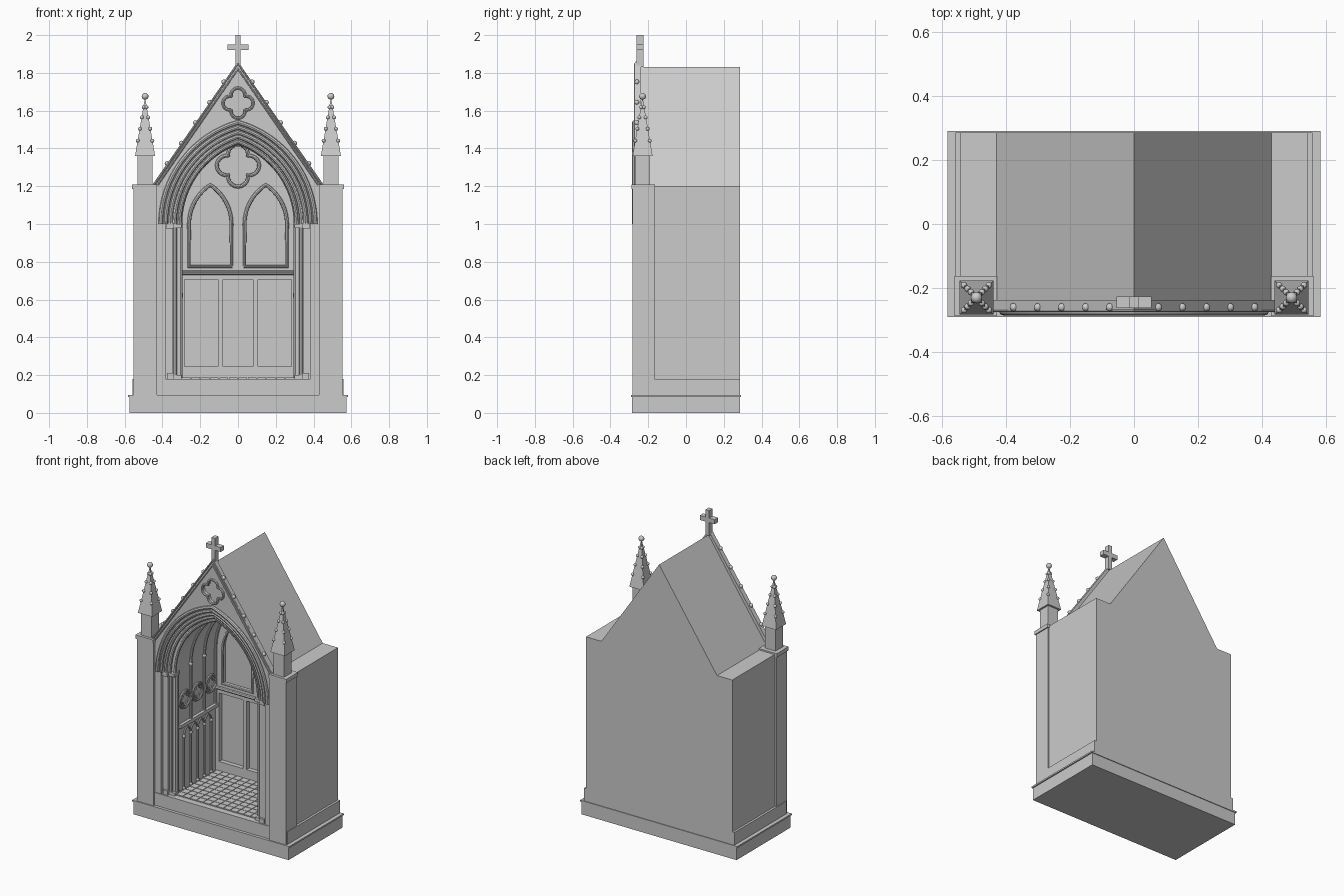
import bpy, bmesh
from math import pi, sin, cos, acos, atan2, sqrt
from mathutils import Matrix, Vector

if "Cube" in bpy.data.objects:
    bpy.data.objects.remove(bpy.data.objects["Cube"])


def add(name, mesh):
    ob = bpy.data.objects.new(name, mesh)
    bpy.context.scene.collection.objects.link(ob)
    return ob


def from_bm(name, bm):
    me = bpy.data.meshes.new(name)
    bm.to_mesh(me)
    bm.free()
    return add(name, me)


def curve_mesh(name, cu, mat=Matrix()):
    tmp = add(name + "_tmp", cu)
    dg = bpy.context.evaluated_depsgraph_get()
    me = bpy.data.meshes.new_from_object(tmp.evaluated_get(dg))
    bpy.data.objects.remove(tmp)
    me.transform(mat)
    bm = bmesh.new()
    bm.from_mesh(me)
    bmesh.ops.remove_doubles(bm, verts=bm.verts, dist=1e-5)
    bmesh.ops.recalc_face_normals(bm, faces=bm.faces)
    return from_bm(name, bm)


def new_curve(name, dim, loops, cyclic):
    cu = bpy.data.curves.new(name, 'CURVE')
    cu.dimensions = dim
    for pts in loops:
        s = cu.splines.new('POLY')
        s.points.add(len(pts) - 1)
        for p, q in zip(s.points, pts):
            p.co = (*q, 0, 1) if len(q) == 2 else (*q, 1)
        s.use_cyclic_u = cyclic
    return cu


def plate(name, loops, y0, y1):
    """Front-view (x, z) outlines, inner loops are holes, extruded from y0 to y1."""
    cu = new_curve(name, '2D', loops, True)
    cu.fill_mode = 'BOTH'
    cu.extrude = (y1 - y0) / 2
    return curve_mesh(name, cu, Matrix.Translation((0, (y0 + y1) / 2, 0)) @ Matrix.Rotation(pi / 2, 4, 'X'))


def tubes(name, paths, r, cyclic=False):
    cu = new_curve(name, '3D', paths, cyclic)
    cu.bevel_depth = r
    cu.bevel_resolution = 2
    cu.use_fill_caps = True
    return curve_mesh(name, cu)


def boxes(name, spans):
    bm = bmesh.new()
    for x0, x1, y0, y1, z0, z1 in spans:
        m = Matrix.Translation(((x0 + x1) / 2, (y0 + y1) / 2, (z0 + z1) / 2))
        bmesh.ops.create_cube(bm, size=1, matrix=m @ Matrix.Diagonal((abs(x1 - x0), y1 - y0, z1 - z0, 1)))
    return from_bm(name, bm)


def balls(name, items):
    bm = bmesh.new()
    for p, r in items:
        bmesh.ops.create_uvsphere(bm, u_segments=12, v_segments=8, radius=r, matrix=Matrix.Translation(p))
    return from_bm(name, bm)


def arch(w, c, z0, zs, n=16, cx=0):
    """Two-centred pointed arch with straight legs from z0 to springing zs."""
    R = w + c
    end = acos(-c / R)
    left = [(c + R * cos(a), zs + R * sin(a)) for a in [pi + (end - pi) * i / n for i in range(n + 1)]]
    pts = left + [(-x, z) for x, z in left[-2::-1]]
    if z0 < zs:
        pts = [(-w, z0)] + pts + [(w, z0)]
    return [(x + cx, z) for x, z in pts]


def quatrefoil(cx, cz, d, r, n=10):
    t = (d + sqrt(2 * r * r - d * d)) / 2
    h = atan2(t, t - d)
    return [(cx + d * cos(k * pi / 2) + r * cos(k * pi / 2 + a), cz + d * sin(k * pi / 2) + r * sin(k * pi / 2 + a))
            for k in range(4) for a in [-h + 2 * h * i / n for i in range(n)]]


def at_y(pts, y):
    return [(x, y, z) for x, z in pts]


def rect(x0, x1, z0, z1):
    return [(x0, z0), (x0, z1), (x1, z1), (x1, z0)]


# stepped plinth and base course
boxes("plinth", [(-.575, .575, -.285, .285, 0, .085), (-.583, .583, -.29, .29, .085, .095)])
boxes("base_course", [(-.558, .558, -.27, .285, .095, .18)])

# gabled body with pointed niche cut out
body = plate("body", [[(-.543, .09), (-.543, 1.2), (-.43, 1.2), (0, 1.83), (.43, 1.2), (.543, 1.2), (.543, .09)]], -.24, .285)
cutters = [plate("niche_cutter", [arch(.31, .15, .17, 1.0)], -.4, .235),
           plate("porch_cutter", [arch(.385, .15, .16, 1.0)], -.39, -.19)]
for c in cutters:
    c.hide_render = True
    m = body.modifiers.new("cut", 'BOOLEAN')
    m.operation, m.object, m.solver = 'DIFFERENCE', c, 'EXACT'
cut = bpy.data.meshes.new_from_object(body.evaluated_get(bpy.context.evaluated_depsgraph_get()))
body.modifiers.clear()
body.data = cut
for c in cutters:
    bpy.data.objects.remove(c)

# front gable wall and recessed arch orders
front = [(-.44, .18), (-.44, 1.2), (0, 1.84), (.44, 1.2), (.44, .18)] + arch(.385, .15, .18, 1.0)[::-1]
plate("gable_wall", [front, quatrefoil(0, 1.64, .043, .037)], -.265, -.24)
plate("outer_order", [arch(.387, .15, .18, 1.0) + arch(.345, .15, .18, 1.0)[::-1]], -.248, -.19)
plate("inner_order", [arch(.347, .15, .18, 1.0) + arch(.308, .15, .18, 1.0)[::-1]], -.225, -.185)
tubes("gable_quatrefoil_moulding", [at_y(quatrefoil(0, 1.64, .043, .037), -.267)], .008, True)
for i, (w, y, r) in enumerate([(.409, -.273, .012), (.383, -.266, .011), (.358, -.255, .011),
                               (.336, -.243, .011), (.31, -.225, .010)]):
    tubes(f"arch_moulding_{i + 1}", [at_y(arch(w, .15, 1, 1), y)], r)

# jamb shafts with bases and capitals
tubes("jamb_shafts", [[(s * x, y, .18), (s * x, y, .99)] for s in (-1, 1)
                      for x, y in ((.333, -.234), (.305, -.21))], .011)
boxes("jamb_caps_and_bases", [(s * a, s * b, y, -.19, z0, z1) for s in (-1, 1) for a, b, y, z0, z1 in
      ((.34, .38, -.265, .975, 1.005), (.298, .345, -.252, .98, 1.0), (.34, .375, -.262, .18, .21), (.298, .345, -.245, .18, .2))])

# gable coping, crockets and cross
plate("gable_coping", [[(-.455, 1.205), (0, 1.86), (.455, 1.205), (.43, 1.205), (0, 1.822), (-.43, 1.205)]], -.268, -.238)
tubes("coping_rolls", [[(-.445, -.268, 1.208), (0, -.268, 1.848), (.445, -.268, 1.208)],
                       [(-.427, -.268, 1.208), (0, -.268, 1.82), (.427, -.268, 1.208)]], .007)
balls("gable_crockets", [((s * x, -.26, 1.86 - x * 1.44), .013) for s in (-1, 1) for x in (.075, .15, .225, .3, .375)])
boxes("cross", [(-.014, .014, -.262, -.226, 1.83, 2.0), (-.055, .055, -.262, -.226, 1.92, 1.95)])

# corner piers and pinnacles
for s, side in ((-1, "left"), (1, "right")):
    boxes(side + "_pier", [(s * .43, s * .553, -.283, -.168, .09, 1.185), (s * .428, s * .56, -.288, -.163, 1.185, 1.21),
                           (s * .452, s * .532, -.27, -.19, 1.21, 1.362)])
    bm = bmesh.new()
    bmesh.ops.create_cone(bm, cap_ends=True, segments=4, radius1=.053 * sqrt(2), radius2=.003, depth=.3,
                          matrix=Matrix.Translation((s * .492, -.23, 1.51)) @ Matrix.Rotation(pi / 4, 4, 'Z'))
    from_bm(side + "_spire", bm)
    balls(side + "_spire_finial_and_crockets", [((s * .492, -.23, 1.676), .018)] +
          [((s * .492 + i * .053 * (1 - t), -.23 + j * .053 * (1 - t), 1.36 + .3 * t), .01)
           for t in (.27, .48, .68, .86) for i in (-1, 1) for j in (-1, 1)])

# back wall with lancets, quatrefoil and panelled dado
lancets = [arch(.112, .135, .775, 1.0, 12, s * .147) for s in (-1, 1)]
foil = quatrefoil(0, 1.31, .06, .052)
panels = [rect(-.283, -.105, .245, .705), rect(-.08, .08, .245, .705), rect(.105, .283, .245, .705)]
plate("back_wall", [arch(.315, .15, .17, 1.0)] + lancets + [foil] + panels, .205, .236)
tubes("back_window_mouldings", [at_y(p, .205) for p in lancets + [foil]], .01, True)
tubes("back_rail", [[(-.3, .198, .742), (.3, .198, .742)]], .011)

# tiled floor
boxes("floor_tiles", [(-.3 + i * .05 + .002, -.3 + i * .05 + .048, -.23 + j * .048 + .002, -.23 + j * .048 + .046, .175, .187)
                      for i in range(12) for j in range(9)])

# side wall tracery and vault ribs
shaft_y = [-.065, .08]
tubes("vault_ribs", [at_y(arch(.304, .15, .635, 1.0), y) for y in shaft_y + [.197]], .009)
low_y = [-.1375 + .0725 * i for i in range(5)]
for s, side in ((-1, "left"), (1, "right")):
    X = s * .305
    boxes(side + "_wall_rail", [(s * .29, s * .312, -.188, .206, .612, .635)])
    tubes(side + "_arcade_columns", [[(X, y, .18), (X, y, .54)] for y in low_y], .007)
    tubes(side + "_arcade_arches", [[(X, y + u, z) for u, z in arch(.036, .02, .54, .54, 6)]
                                    for y in [v + .03625 for v in low_y[:-1]]], .006)
    centres = [-.127, .0075, .145]
    tubes(side + "_wall_rings", [[(X, y + .055 * cos(a * pi / 12), .785 + .055 * sin(a * pi / 12)) for a in range(24)]
                                 for y in centres], .008, True)
    tubes(side + "_wall_quatrefoils", [[(X, y + u, z) for u, z in quatrefoil(0, .785, .023, .02, 6)]
                                       for y in centres], .005, True)
    balls(side + "_shaft_capitals", [((X, y, 1.0), .014) for y in shaft_y] + [((X, y, z), .011) for y in low_y for z in (.195, .54)])

# shading
for ob in bpy.context.scene.objects:
    ob.select_set(ob.type == 'MESH')
bpy.context.view_layer.objects.active = body
bpy.ops.object.shade_smooth_by_angle()
